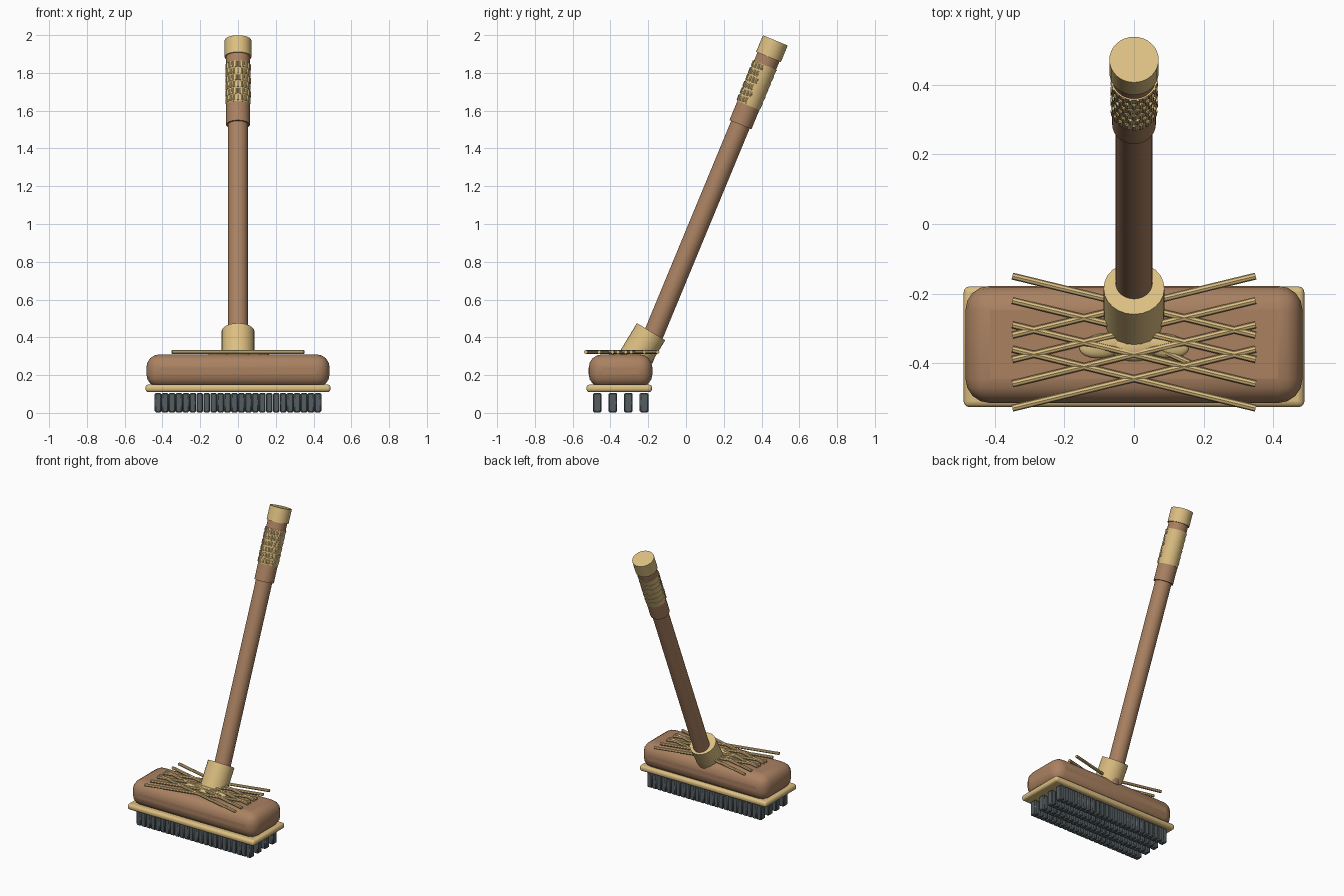
import bpy, math
from mathutils import Vector

if "Cube" in bpy.data.objects:
    bpy.data.objects.remove(bpy.data.objects["Cube"])


def mat(name, rgb):
    m = bpy.data.materials.new(name)
    m.diffuse_color = (*rgb, 1)
    m.use_nodes = True
    m.node_tree.nodes["Principled BSDF"].inputs["Base Color"].default_value = m.diffuse_color
    return m


WOOD = mat("wood", (0.40, 0.22, 0.12))
STRAW = mat("straw", (0.72, 0.52, 0.22))
GREY = mat("bristle_grey", (0.09, 0.11, 0.12))


def finish(o, name, m, smooth=True):
    o.name = name
    o.data.materials.append(m)
    if smooth:
        bpy.ops.object.shade_smooth_by_angle(angle=math.radians(35))
    return o


def box(name, lo, hi, m, bevel, seg=3):
    lo, hi = Vector(lo), Vector(hi)
    bpy.ops.mesh.primitive_cube_add(size=1, location=(lo + hi) / 2)
    o = bpy.context.object
    o.scale = hi - lo
    bpy.ops.object.transform_apply(location=False, rotation=False, scale=True)
    b = o.modifiers.new("bevel", 'BEVEL')
    b.width, b.segments = bevel, seg
    return finish(o, name, m)


def rod(name, a, b, r, m, sides=32, r2=None):
    a, b = Vector(a), Vector(b)
    d = b - a
    bpy.ops.mesh.primitive_cone_add(vertices=sides, radius1=r, radius2=r if r2 is None else r2,
                                    depth=d.length, location=(a + b) / 2)
    o = bpy.context.object
    o.rotation_euler = d.to_track_quat('Z', 'Y').to_euler()
    return finish(o, name, m)


def blob(name, loc, size, turn, m):
    bpy.ops.mesh.primitive_uv_sphere_add(segments=20, ring_count=10, radius=1, location=loc)
    o = bpy.context.object
    o.scale = size
    o.rotation_euler.z = math.radians(turn)
    return finish(o, name, m)


# Head block and trim
box("head", (-0.485, -0.515, 0.135), (0.485, -0.178, 0.31), WOOD, 0.07, 4)
box("head_trim", (-0.49, -0.527, 0.11), (0.49, -0.18, 0.15), STRAW, 0.016, 3)

# Bristle tufts: four rows
COLS = 24
for r, y in enumerate((-0.47, -0.387, -0.305, -0.222)):
    for c in range(COLS):
        x = -0.423 + c * 0.846 / (COLS - 1)
        box(f"bristle_{r}_{c}", (x - 0.018, y - 0.023, 0.003), (x + 0.018, y + 0.023, 0.105),
            GREY, 0.006, 1)

# Crossed straw binding on top of the head
for i in range(4):
    y = -0.53 + 0.07 * i
    for s in (-1, 1):
        rod(f"binding_{i}_{s}", (-0.35 * s, y, 0.322), (0.35 * s, y + 0.17, 0.322), 0.01, STRAW, 8)

# Flattened knot in the middle of the binding
blob("knot_centre", (0, -0.355, 0.31), (0.07, 0.04, 0.022), 0, STRAW)
for s in (-1, 1):
    blob(f"knot_loop_{s}", (0.09 * s, -0.35, 0.31), (0.068, 0.035, 0.018), -8 * s, STRAW)
rod("knot_tail", (0.06, -0.355, 0.318), (0.16, -0.4, 0.314), 0.009, STRAW, 8)

# Handle: every part lies on one tilted axis, measured down from the top
TILT = math.radians(22.5)
AXIS = Vector((0, math.sin(TILT), math.cos(TILT)))
TOP = Vector((0, 0.473, 1.972))


def down(t):
    return TOP - AXIS * t


rod("pole", down(1.83), down(0.03), 0.053, WOOD)
rod("grip", down(0.483), down(0.05), 0.063, WOOD)
rod("end_cap", down(0.095), TOP, 0.071, STRAW)

# Collar, leaning a little more than the pole
rod("collar", (0, -0.288, 0.26), (0, -0.185, 0.43), 0.0875, STRAW, 24)

# Grip wrap: stacked bands with raised tiles on the front
BAND = 0.0385
OUT = Vector((0, -math.cos(TILT), math.sin(TILT)))
for i in range(6):
    t = 0.373 - i * BAND
    rod(f"wrap_band_{i}", down(t), down(t - BAND), 0.064, STRAW, 32, 0.0675)
    for k in range(-4, 5):
        a = math.radians(k * 18 + (9 if i % 2 else 0))
        side = OUT * math.cos(a) + Vector((math.sin(a), 0, 0))
        p = down(t - BAND / 2) + side * 0.0625
        rod(f"wrap_tile_{i}_{k}", p - AXIS * 0.014, p + AXIS * 0.016, 0.007, STRAW, 8, 0.008)
